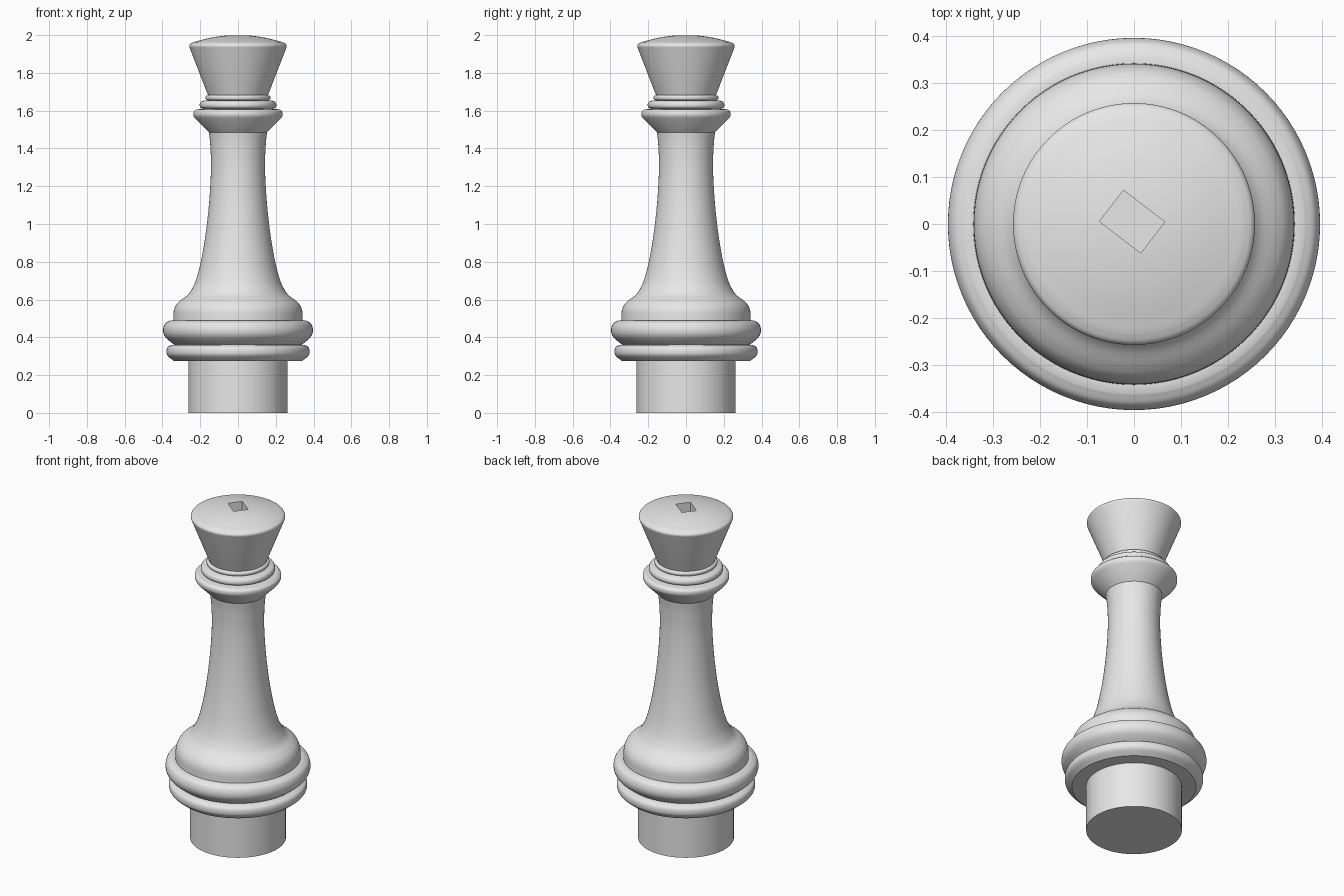
import bpy, bmesh, math
from mathutils import Matrix, Vector

default = bpy.data.objects.get("Cube")
if default:
    bpy.data.objects.remove(default, do_unlink=True)

SEGMENTS = 96

grey = bpy.data.materials.new("plain grey")
grey.diffuse_color = (0.8, 0.8, 0.8, 1)
grey.use_nodes = True
grey.node_tree.nodes["Principled BSDF"].inputs["Base Color"].default_value = (0.8, 0.8, 0.8, 1)


def smooth_curve(points, steps=6):
    """Rounded run of profile points (Catmull-Rom); two points stay straight."""
    p = [Vector(q) for q in points]
    if len(p) < 3:
        return p
    p = [2 * p[0] - p[1]] + p + [2 * p[-1] - p[-2]]
    out = []
    for a, b, c, d in zip(p, p[1:], p[2:], p[3:]):
        for i in range(steps):
            t = i / steps
            out.append(0.5 * (2 * b + (c - a) * t + (2 * a - 5 * b + 4 * c - d) * t ** 2
                              + (3 * b - a - 3 * c + d) * t ** 3))
    return out + [p[-2]]


def shade(obj):
    bpy.ops.object.select_all(action="DESELECT")
    obj.select_set(True)
    bpy.context.view_layer.objects.active = obj
    bpy.ops.object.shade_smooth_by_angle(angle=math.radians(32))


def add_object(name, bm):
    mesh = bpy.data.meshes.new(name)
    bm.to_mesh(mesh)
    bm.free()
    mesh.materials.append(grey)
    obj = bpy.data.objects.new(name, mesh)
    bpy.context.collection.objects.link(obj)
    return obj


def lathe(name, *runs):
    """Turn runs of (radius, height) about z; corners between runs stay sharp."""
    bm = bmesh.new()
    points = [q for run in runs for q in smooth_curve(run)]
    verts = [bm.verts.new((r, 0, z)) for r, z in points]
    edges = [bm.edges.new(pair) for pair in zip(verts, verts[1:])]
    bmesh.ops.spin(bm, geom=verts + edges, cent=(0, 0, 0), axis=(0, 0, 1),
                   angle=math.tau, steps=SEGMENTS, use_duplicate=False)
    bmesh.ops.remove_doubles(bm, verts=bm.verts[:], dist=0.0002)
    bmesh.ops.recalc_face_normals(bm, faces=bm.faces[:])
    obj = add_object(name, bm)
    shade(obj)
    return obj


# Base plug and the two rounded foot rings
lathe("base_plug", [(0, 0), (0.262, 0)], [(0.262, 0), (0.262, 0.275)])
lathe("lower_foot_ring",
      [(0.262, 0.275), (0.34, 0.275)],
      [(0.34, 0.275), (0.372, 0.302), (0.379, 0.325), (0.373, 0.348), (0.352, 0.36)],
      [(0.352, 0.36), (0.325, 0.362)])
lathe("upper_foot_ring",
      [(0.325, 0.36), (0.345, 0.367), (0.385, 0.402), (0.397, 0.437),
       (0.387, 0.472), (0.362, 0.488)],
      [(0.362, 0.488), (0.343, 0.488)])

# Bell-shaped shoulder flowing into the waisted stem
lathe("stem",
      [(0.343, 0.488), (0.34, 0.54), (0.327, 0.572), (0.305, 0.595), (0.268, 0.623),
       (0.245, 0.655), (0.224, 0.7), (0.2, 0.785), (0.176, 0.915), (0.159, 1.05),
       (0.148, 1.18), (0.143, 1.31), (0.147, 1.42), (0.154, 1.485)])

# Collar and neck rings
lathe("collar",
      [(0.154, 1.485), (0.228, 1.56)],
      [(0.228, 1.56), (0.236, 1.575), (0.235, 1.594), (0.222, 1.606)],
      [(0.222, 1.606), (0.185, 1.61)])
lathe("neck_ring",
      [(0.185, 1.61), (0.199, 1.617), (0.203, 1.631), (0.197, 1.646), (0.182, 1.653)],
      [(0.182, 1.653), (0.16, 1.655)])
lathe("small_neck_ring",
      [(0.16, 1.655), (0.169, 1.659), (0.172, 1.668), (0.169, 1.677), (0.158, 1.682)])

# Flared crown with a domed top
crown = lathe("crown",
              [(0, 1.68), (0.158, 1.68)],
              [(0.158, 1.68), (0.253, 1.925)],
              [(0.253, 1.925), (0.258, 1.942), (0.252, 1.954), (0.235, 1.963)],
              [(0.235, 1.963), (0.15, 1.985), (0.07, 1.997), (0, 2.0)])

# Slanted rectangular socket cut into the crown
bm = bmesh.new()
bmesh.ops.create_cube(bm, size=1, matrix=Matrix.Translation((-0.004, 0.005, 2.0))
                      @ Matrix.Rotation(math.radians(-37.5), 4, "Z")
                      @ Matrix.Diagonal((0.111, 0.084, 0.2, 1)))
cutter = add_object("socket_cutter", bm)
cutter.hide_render = True
cut = crown.modifiers.new("socket", "BOOLEAN")
cut.operation = "DIFFERENCE"
cut.solver = "EXACT"
cut.object = cutter
bpy.ops.object.select_all(action="DESELECT")
crown.select_set(True)
bpy.context.view_layer.objects.active = crown
bpy.ops.object.modifier_apply(modifier=cut.name)
bpy.data.objects.remove(cutter, do_unlink=True)
shade(crown)
